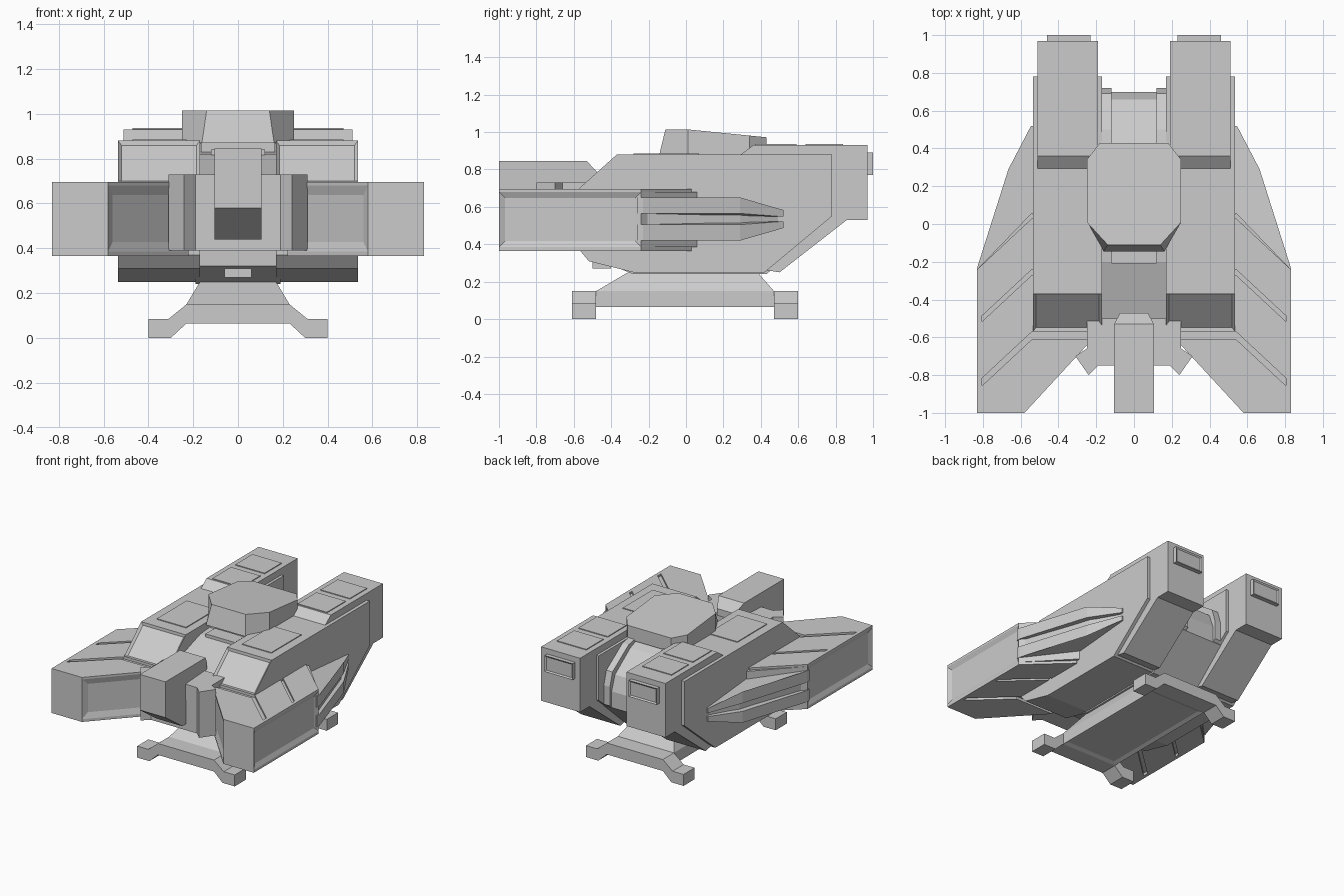
import bpy, bmesh
from mathutils import Vector

cube = bpy.data.objects.get("Cube")
if cube:
    bpy.data.objects.remove(cube, do_unlink=True)

grey = bpy.data.materials.new("hull_grey")
grey.use_nodes = True
tone = (.6, .6, .6, 1)
grey.diffuse_color = tone
grey.node_tree.nodes["Principled BSDF"].inputs["Base Color"].default_value = tone


def prism(name, outline, axis, low, high, mirror=False, insets=(), shape=None):
    """Extrude an outline along an axis; insets are (direction, margin, depth)."""
    place = {"x": lambda p, h: (h, p[0], p[1]),
             "y": lambda p, h: (p[0], h, p[1]),
             "z": lambda p, h: (p[0], p[1], h)}[axis]
    bm = bmesh.new()
    bottom = [bm.verts.new(place(p, low)) for p in outline]
    top = [bm.verts.new(place(p, high)) for p in outline]
    bm.faces.new(bottom)
    bm.faces.new(top)
    for i in range(len(outline)):
        j = (i + 1) % len(outline)
        bm.faces.new((bottom[i], bottom[j], top[j], top[i]))
    if shape:
        for v in bm.verts:
            shape(v.co)
    bmesh.ops.recalc_face_normals(bm, faces=bm.faces)
    for direction, margin, depth in insets:
        aim = Vector(direction).normalized()
        bm.normal_update()
        face = max(bm.faces, key=lambda f: f.normal.dot(aim))
        bmesh.ops.inset_individual(bm, faces=[face], thickness=margin, depth=depth)
    mesh = bpy.data.meshes.new(name)
    bm.to_mesh(mesh)
    bm.free()
    mesh.materials.append(grey)
    obj = bpy.data.objects.new(name, mesh)
    bpy.context.collection.objects.link(obj)
    if mirror:
        obj.modifiers.new("mirror", "MIRROR")
    return obj


def box(name, x, y, z, mirror=False, insets=()):
    outline = [(x[0], y[0]), (x[1], y[0]), (x[1], y[1]), (x[0], y[1])]
    return prism(name, outline, "z", z[0], z[1], mirror, insets)


def both(half):
    """Complete a symmetric outline from its +x half."""
    return half + [(-a, b) for a, b in reversed(half)]


# Side hulls with sloped, recessed front windows
hull = [(-.57, .7), (-.37, .88), (.78, .88), (.78, .55), (.42, .25),
        (-.28, .25), (-.52, .31), (-.57, .37)]
prism("side_hull", hull, "x", .17, .535, True, [((0, -1, 1), .022, -.015)])

# Engine nacelles running out behind the hulls
nacelle = [(.28, .87), (.36, .93), (.97, .93), (.97, .53), (.86, .53),
           (.5, .25), (.2, .3)]
prism("engine_nacelle", nacelle, "x", .19, .51, True)
box("engine_hatch", (.23, .46), (.96, 1), (.77, .89), True, [((0, 1, 0), .015, -.008)])

# Thin roof panels
for start, end, height in ((-.28, .07, .88), (.37, .59, .93), (.64, .84, .93)):
    box("roof_panel", (.23, .47), (start, end), (height - .01, height + .006), True)

# Wing core with recessed side window and diagonal front panel
core = [(.58, -1), (.83, -1), (.83, -.24), (.54, .06), (.22, -.55), (.22, -.61)]
prism("wing_core", core, "z", .385, .68, True,
      [((1, 0, 0), .045, -.015), ((-1, -1, 0), .06, -.012)])

# Wing skin bands on both sides, leaving diagonal grooves between them
bands = [[(.5, start), (.54, start), (.83, start - .27), (.83, end - .27), (.54, end), (.5, end)]
         for start, end in ((.03, -.24), (-.27, -.57))]
bands.append([(.22, -.61), (.54, -.61), (.83, -.88), (.83, -1), (.58, -1)])
bands.append([(.805, -.24), (.83, -.24), (.83, -.99), (.805, -.99)])
for base, cover in ((.68, .695), (.365, .385)):
    for band in bands:
        prism("wing_skin", band, "z", base, cover, True)


# Rear wing fins: two tapered blades around a recessed core
def taper(co):
    if co.y > .4:
        co.z = .535 + (co.z - .535) * .42


for name, low, high, inset in (("upper_fin", .565, .65, 0), ("fin_core", .505, .565, .025),
                               ("lower_fin", .42, .505, 0)):
    fin = [(.83 - inset, -.26), (.83 - inset, -.23), (.665 - inset, .29),
           (.545 - inset, .52), (.5, .52), (.5, -.26)]
    prism(name, fin, "z", low, high, True, shape=taper)

# Central body with stepped rear spine
body = [(-.5, .72), (-.2, .82), (.4, .87), (.48, .84), (.66, .71), (.7, .6),
        (.7, .48), (.43, .24), (-.28, .24), (-.48, .32)]
prism("central_body", body, "x", -.19, .19)
rail = [(.38, .89), (.5, .87), (.69, .74), (.72, .64), (.72, .5), (.6, .4), (.4, .5)]
prism("spine_rail", rail, "x", .12, .175, True)
box("front_sensor", (-.06, .06), (-.5, -.4), (.27, .31))
box("neck_step", (-.12, .12), (-.21, -.1), (.8, .84))

# Front collar with forked cheeks
collar = both([(.19, -.75), (.24, -.8), (.31, -.7), (.25, -.66), (.25, -.5)])
prism("front_collar", collar, "z", .39, .73)

# Forward cockpit block with sloped chin
cockpit = [(-1, .58), (-1, .845), (-.53, .845), (-.47, .78), (-.47, .44), (-.8, .44)]


def narrow_rear(co):
    if co.y > -.5:
        co.x *= .7


prism("cockpit_block", cockpit, "x", -.105, .105, shape=narrow_rear)


# Roof turret: faceted, leaning at the front and sloping down to the rear
def lean_turret(co):
    if co.z > .95:
        co.z = 1.015 - max(co.y, 0) * .1
        if co.y < -.1:
            co.y += .035
    elif co.y < -.1:
        co.x *= 1.15


turret = both([(.14, -.145), (.25, .01), (.25, .34), (.18, .43)])
prism("roof_turret", turret, "z", .87, 1, shape=lean_turret)
box("turret_base", (-.165, .165), (-.09, .4), (.8, .88))


# Landing base and its pedestal
def pinch(co):
    if co.z > .2:
        co.x *= .74
        co.y = co.y * .73 + .04


box("landing_base", (-.23, .23), (-.48, .47), (.065, .15), insets=[((0, 0, -1), .04, -.012)])
prism("landing_pedestal", both([(.23, -.48), (.23, .47)]), "z", .15, .25, shape=pinch)

# Front and rear landing legs
leg = both([(.23, .065), (.3, 0), (.4, 0), (.4, .085), (.31, .085), (.23, .15)])
for name, start, end in (("front_leg", -.61, -.48), ("rear_leg", .47, .6)):
    prism(name, leg, "y", start, end)
